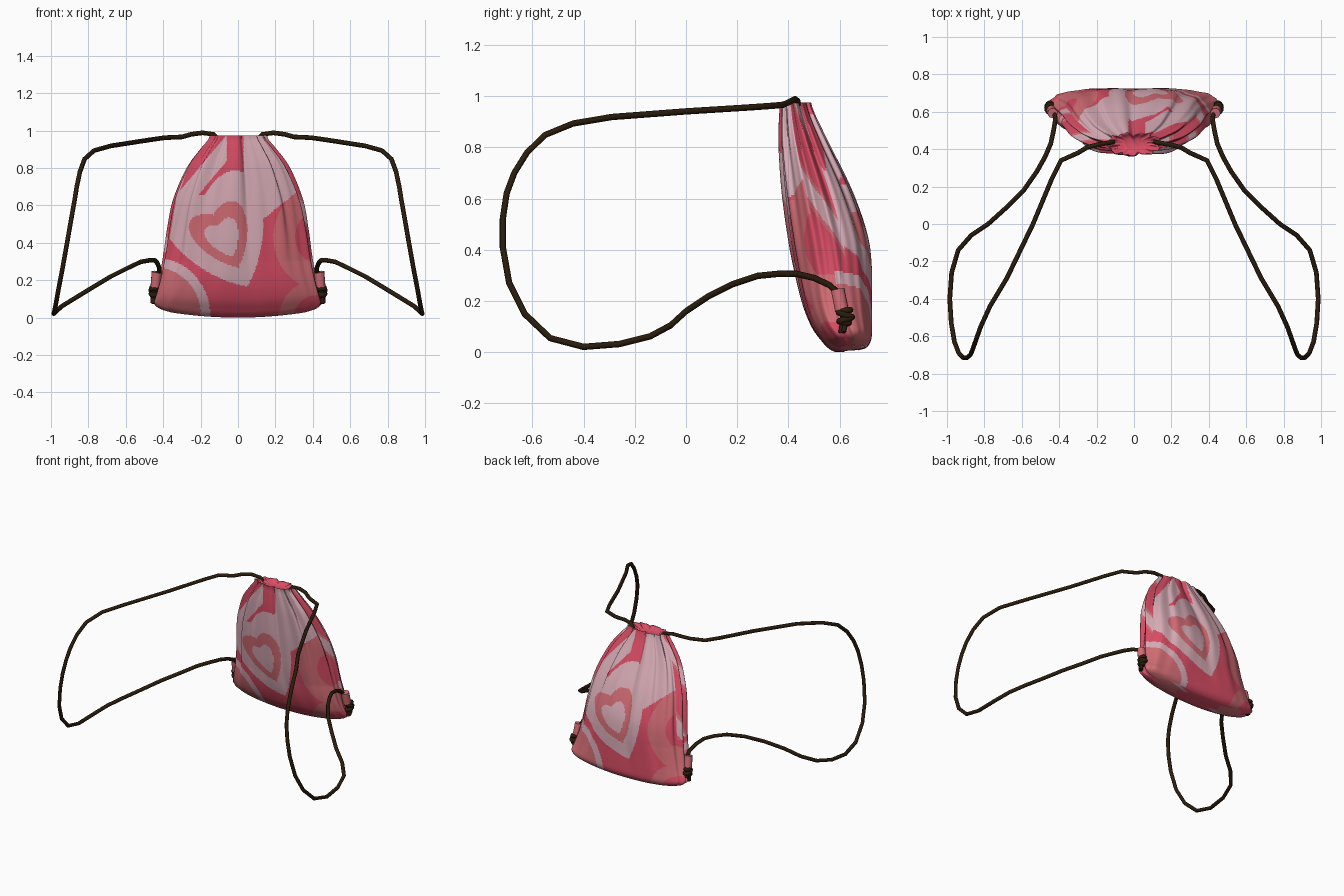
import bpy, math
from mathutils import Vector

if "Cube" in bpy.data.objects:
    bpy.data.objects.remove(bpy.data.objects["Cube"])


def material(name, rgb):
    m = bpy.data.materials.new(name)
    m.diffuse_color = (*rgb, 1)
    m.use_nodes = True
    m.node_tree.nodes["Principled BSDF"].inputs["Base Color"].default_value = m.diffuse_color
    return m


PALE = material("pale_pink", (0.70, 0.42, 0.48))
HOT = material("hot_pink", (0.70, 0.075, 0.13))
SALMON = material("salmon_pink", (0.66, 0.155, 0.18))
BROWN = material("dark_brown", (0.024, 0.012, 0.004))

# Bag profile: height, half width, front y, back y
ROWS = [(0.0, .36, .585, .70), (.012, .425, .56, .715), (.04, .452, .532, .726),
        (.10, .440, .490, .728), (.2, .418, .452, .728), (.35, .392, .418, .727),
        (.47, .372, .398, .708), (.63, .337, .378, .650), (.8, .265, .366, .565),
        (.9, .195, .366, .515), (.95, .155, .368, .493), (.975, .146, .366, .486)]


def profile(t):
    """Catmull-Rom through the profile rows."""
    i = min(int(t), len(ROWS) - 2)
    f = t - i
    a, b, c, d = (ROWS[max(0, min(len(ROWS) - 1, i + k))] for k in (-1, 0, 1, 2))
    return [.5 * (2 * q + (r - p) * f + (2 * p - 5 * q + 4 * r - s) * f * f
                  + (3 * q - p - 3 * r + s) * f ** 3) for p, q, r, s in zip(a, b, c, d)]


def seam_distance(ang):
    return min(abs(ang), math.pi - abs(ang))


def ring_point(t, ang, shrink=1.0, drop=0.0):
    z, w, yf, yb = profile(t)
    n = 2.3 + 0.9 * max(0, 1 - z / .3)
    c, s = math.cos(ang), math.sin(ang)
    x = w * math.copysign(abs(c) ** (2 / n), c)
    y = (yb - yf) / 2 * math.copysign(abs(s) ** (2 / n), s)
    # gathered pleats grow towards the mouth
    amp = .012 + .10 * max(0, min(1, z)) ** 1.5 if z > .03 else .012 * z / .03
    wave = .6 * math.sin(11 * ang + 1.2 * math.sin(2 * ang) + z) + .4 * math.sin(19 * ang + 2 - 2 * z)
    k = 1 + amp * (wave - .3)
    for centre, depth in ((-1.45, .14), (1.62, .2)):        # centre creases
        k -= depth * z * math.exp(-((ang - centre) / .07) ** 2)
    k -= .05 * max(0, 1 - z) * math.exp(-(seam_distance(ang) / .06) ** 2)  # side seam fold
    x, y = x * k * shrink, y * k * shrink
    z += .045 * (x / .455) ** 2 * max(0, 1 - z / .35) - drop
    z += max(0, y) * .25 * max(0, 1 - z / .15)
    return (x, y + (yf + yb) / 2, z)


TILT = math.radians(25)


def paint(u, z, ang):
    """Concentric heart and round blobs, as seen facing the panel."""
    if z > .35 and seam_distance(ang) < .3:                 # folded sides
        v = math.sin(14 * z + 5 * ang)
        return 0 if v > .7 else 2 if v > .35 else 1
    du, dz = u + .065, z - .41
    a = abs(du * math.cos(TILT) + dz * math.sin(TILT))
    h = math.hypot(a, dz * math.cos(TILT) - du * math.sin(TILT) - .7 * a)
    if h < .27:
        return 0 if h < .09 else 2 if h < .155 else 0
    d = math.hypot(u + .45, z - .02)
    if d < .30:
        return 2 if d < .25 else 0
    d = math.hypot((u - .42) / .23, (z - .43) / .27)
    if d < 1:
        return 1 if d < .5 else 2
    d = math.hypot(u - .42, z)
    if .12 < d < .2:
        return 2
    if u > .03 and z > .5 + .8 * (u - .1):
        return 0
    if u < -.06 and abs(z - .74 - 1.2 * (u + .2)) < .07:
        return 0
    return 1


# Bag body: rings of points swept up the profile, then tucked into the mouth
N, M = 400, 220
angles = [-math.pi + 2 * math.pi * (j + .5) / N for j in range(N)]
top = len(ROWS) - 1
rings = [(0, .5, 0)] + [(top * i / M, 1, 0) for i in range(M + 1)]
rings += [(top, .9, .003), (top, .8, .015), (top, .5, .025)]
verts = [ring_point(t, a, s, d) for t, s, d in rings for a in angles]
faces = [(i * N + j, i * N + (j + 1) % N, (i + 1) * N + (j + 1) % N, (i + 1) * N + j)
         for i in range(len(rings) - 1) for j in range(N)]
faces += [tuple(reversed(range(N))), tuple(range((len(rings) - 1) * N, len(rings) * N))]
me = bpy.data.meshes.new("bag")
me.from_pydata(verts, [], faces)
for m in (PALE, HOT, SALMON):
    me.materials.append(m)
for p in me.polygons:
    j = p.index % N
    c = p.center
    p.material_index = 1 if p.index >= (M + 1) * N else paint(c.x if j < N // 2 else -c.x, c.z, angles[j])
    p.use_smooth = True
me.update()
bag = bpy.data.objects.new("bag", me)
bpy.context.collection.objects.link(bag)


def tube(name, pts, radius, mat, sides=2, closed=False):
    cu = bpy.data.curves.new(name, 'CURVE')
    cu.dimensions = '3D'
    cu.bevel_depth = radius
    cu.bevel_resolution = sides
    cu.use_fill_caps = True
    sp = cu.splines.new('POLY')
    sp.points.add(len(pts) - 1)
    for q, p in zip(sp.points, pts):
        q.co = (*p, 1)
    sp.use_cyclic_u = closed
    cu.materials.append(mat)
    ob = bpy.data.objects.new(name, cu)
    bpy.context.collection.objects.link(ob)
    bpy.ops.object.select_all(action='DESELECT')
    ob.select_set(True)
    bpy.context.view_layer.objects.active = ob
    bpy.ops.object.convert(target='MESH')
    bpy.ops.object.shade_smooth_by_angle(angle=math.radians(50))


def loop(centre, tilt, r):
    """Ring of points around a tilted vertical axis, for the knot."""
    out = []
    for k in range(14):
        a = 2 * math.pi * k / 14
        out.append(Vector(centre) + Vector((r * .65 * math.cos(a), r * math.sin(a), tilt * r * math.sin(a))))
    return out


# Strap path on the right side, from the mouth round to the lower corner
STRAP = [(.11, .44, .955), (.13, .435, .98), (.19, .425, .988), (.25, .41, .98), (.30, .38, .966),
         (.39, .34, .962), (.44, .24, .955), (.54, 0, .94), (.68, -.29, .918), (.77, -.44, .893),
         (.82, -.55, .848), (.845, -.62, .78), (.862, -.67, .70), (.875, -.70, .62),
         (.893, -.715, .52), (.912, -.715, .41), (.937, -.69, .27), (.96, -.63, .15),
         (.977, -.53, .055), (.985, -.40, .021), (.975, -.26, .032), (.94, -.14, .062),
         (.87, -.06, .105), (.78, 0, .16), (.68, .09, .22), (.59, .18, .265), (.52, .28, .298),
         (.475, .36, .306), (.445, .43, .306), (.43, .50, .29), (.42, .56, .262),
         (.425, .595, .23), (.44, .61, .17), (.45, .615, .13), (.452, .607, .075)]

for sx, side in ((1, "right"), (-1, "left")):
    def flip(pts):
        return [(sx * x, y, z) for x, y, z in pts]
    tube(side + "_strap", flip(STRAP), .0125, BROWN)
    # fabric tab holding the cord
    tube(side + "_cord_tab", flip([(.435, .592, .245), (.441, .608, .165)]), .027, SALMON, 4)
    # stopper knot
    for k, (z, tilt, r) in enumerate(((.162, .15, .02), (.146, -.35, .027), (.128, .3, .025), (.115, 0, .014))):
        tube(f"{side}_knot_{k}", flip(loop((.450, .622, z), tilt, r)), .0125, BROWN, 2, True)
    tube(side + "_cord_tail", flip([(.455, .625, .13), (.458, .615, .08)]), .011, BROWN)
